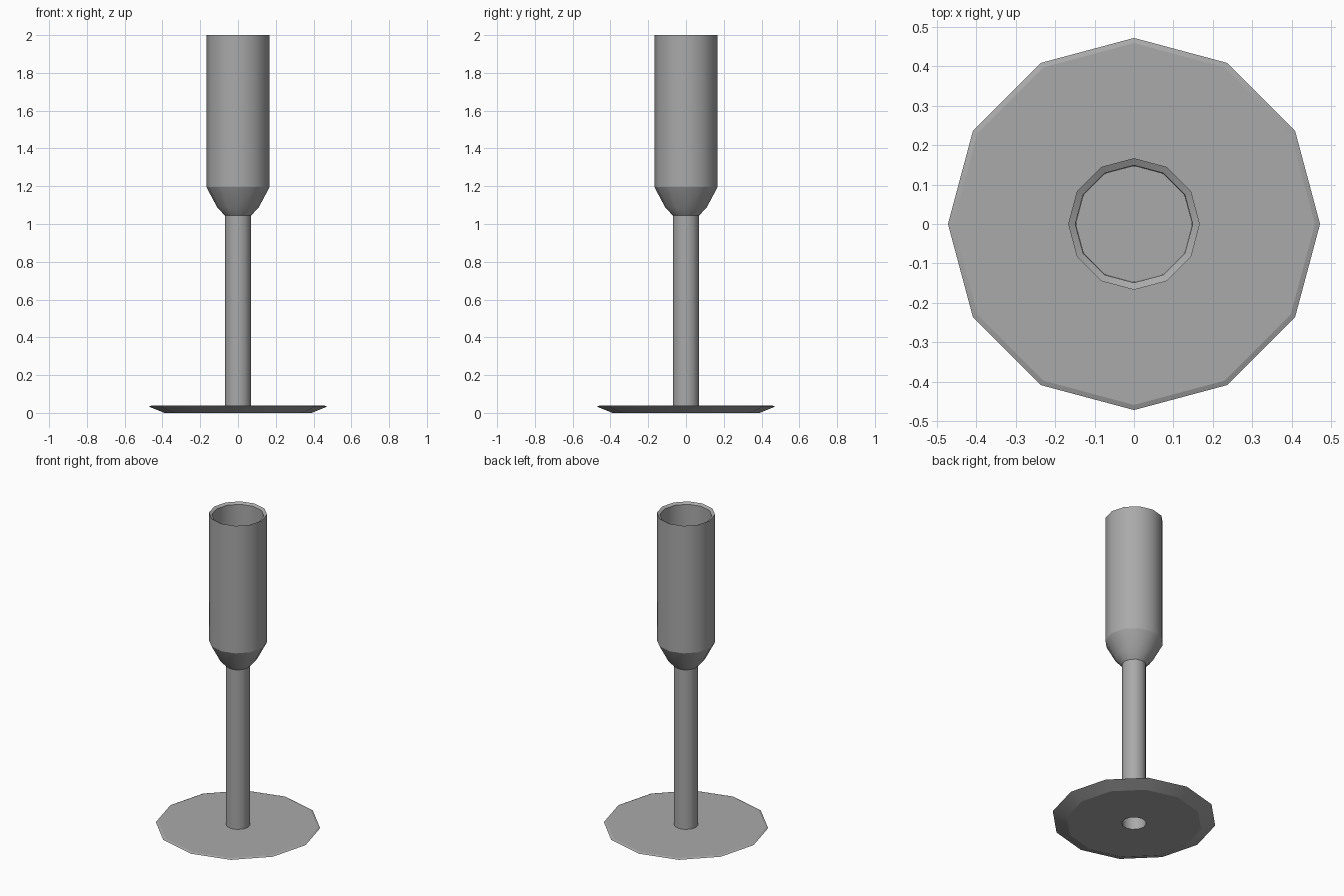
import bpy, bmesh
from math import cos, sin, tau, radians

SIDES = 12

cube = bpy.data.objects.get("Cube")
if cube:
    bpy.data.objects.remove(cube, do_unlink=True)

grey = bpy.data.materials.new("grey_metal")
grey.use_nodes = True
colour = (0.4, 0.4, 0.4, 1)
grey.diffuse_color = colour
grey.node_tree.nodes["Principled BSDF"].inputs["Base Color"].default_value = colour


def lathe(name, profile, sharp=(), cap_end=False):
    """Turn a (radius, z) profile about z; sharp lists the rings kept crisp."""
    bm = bmesh.new()
    rings = [[bm.verts.new((r * cos(tau * i / SIDES), r * sin(tau * i / SIDES), z))
              for i in range(SIDES)] for r, z in profile]
    for low, high in zip(rings, rings[1:]):
        for i in range(SIDES):
            j = (i + 1) % SIDES
            bm.faces.new((low[i], low[j], high[j], high[i]))
    if cap_end:
        bm.faces.new(rings[-1])
    for k in sharp:
        for i in range(SIDES):
            bm.edges.get((rings[k][i], rings[k][(i + 1) % SIDES])).smooth = False
    mesh = bpy.data.meshes.new(name)
    bm.to_mesh(mesh)
    bm.free()
    mesh.materials.append(grey)
    obj = bpy.data.objects.new(name, mesh)
    bpy.context.collection.objects.link(obj)
    bpy.ops.object.select_all(action='DESELECT')
    obj.select_set(True)
    bpy.context.view_layer.objects.active = obj
    bpy.ops.object.shade_smooth_by_angle(angle=radians(35), keep_sharp_edges=True)


# Thin foot plate with an undercut edge and a hole under the stem
lathe("foot_plate", [(0.07, 0), (0.39, 0), (0.472, 0.033), (0.459, 0.038), (0.07, 0.038)],
      sharp=(1, 2, 3))

# Hollow stem, open at the bottom
lathe("stem", [(0.07, 0), (0.07, 1.05)])

# Cup: flared bowl, straight wall, inward-sloping rim, flat floor inside
lathe("cup", [(0.07, 1.045), (0.11, 1.088), (0.167, 1.195), (0.167, 2.0),
              (0.149, 1.99), (0.147, 1.2)],
      sharp=(2, 3, 4, 5), cap_end=True)
